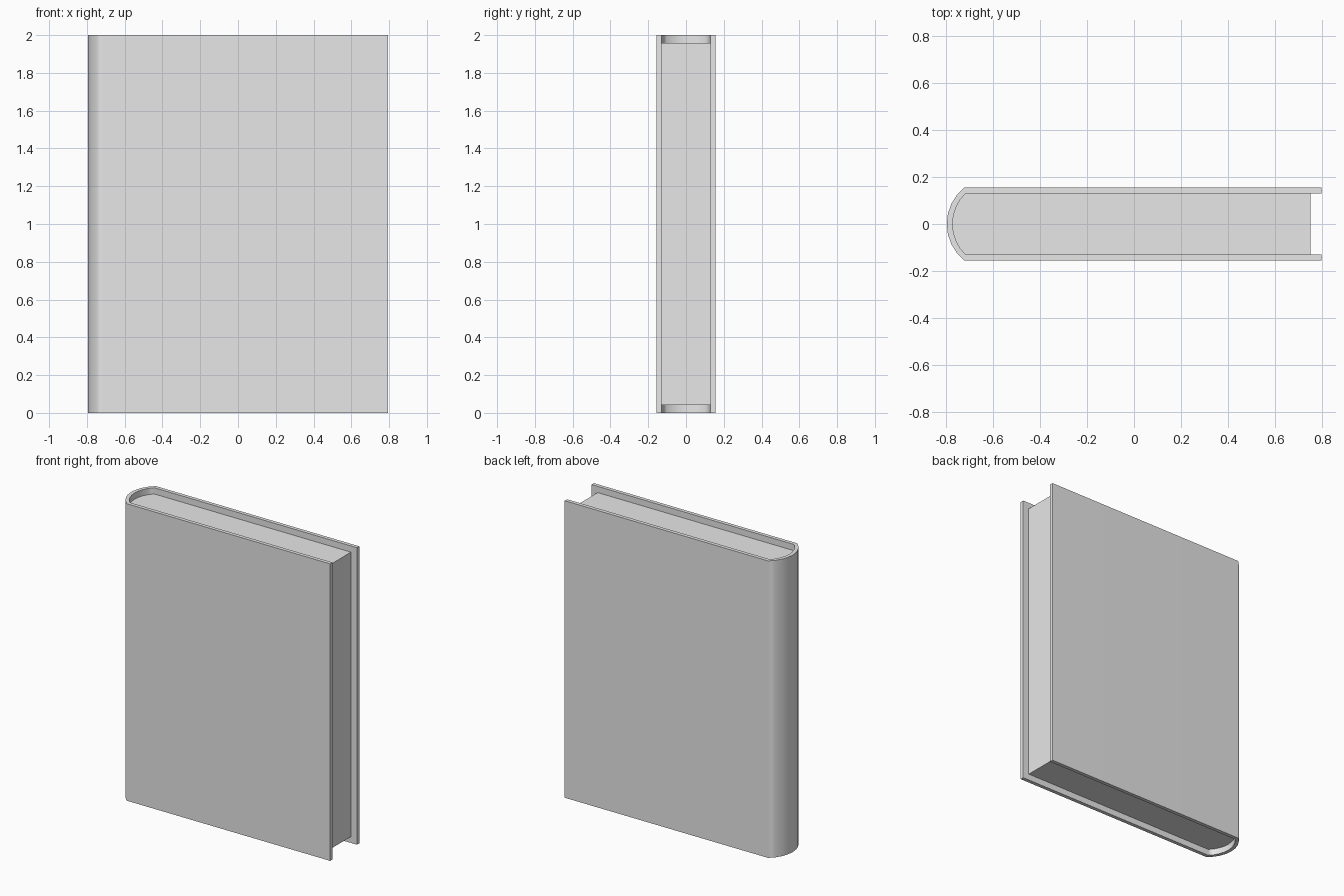
import bpy, bmesh
from math import radians, sin, cos, atan2

HEIGHT = 2.0
cube = bpy.data.objects.get("Cube")
if cube:
    bpy.data.objects.remove(cube, do_unlink=True)

grey = bpy.data.materials.new("light grey")
grey.use_nodes = True
grey.diffuse_color = (0.8, 0.8, 0.8, 1)
grey.node_tree.nodes["Principled BSDF"].inputs["Base Color"].default_value = (0.8, 0.8, 0.8, 1)


def outline(fore_x, joint_x, spine_x, half, steps=8):
    """U-shaped path: back board, rounded spine, front board."""
    depth = joint_x - spine_x
    radius = (half * half + depth * depth) / (2 * depth)
    sweep = atan2(half, radius - depth)
    centre = spine_x + radius
    angles = [sweep * (1 - 2 * i / steps) for i in range(steps + 1)]
    arc = [(centre - radius * cos(a), radius * sin(a)) for a in angles]
    return [(fore_x, half)] + arc + [(fore_x, -half)]


def extrude_part(name, loops, z0, z1):
    """Extrude flat faces, each a loop of points, from z0 up to z1."""
    bm = bmesh.new()
    for loop in loops:
        bm.faces.new([bm.verts.new((x, y, z0)) for x, y in loop])
    bmesh.ops.remove_doubles(bm, verts=bm.verts[:], dist=1e-5)
    base = bm.faces[:]
    top = bmesh.ops.extrude_face_region(bm, geom=base, use_keep_orig=True)["geom"]
    verts = [v for v in top if isinstance(v, bmesh.types.BMVert)]
    bmesh.ops.translate(bm, verts=verts, vec=(0, 0, z1 - z0))
    bmesh.ops.recalc_face_normals(bm, faces=bm.faces[:])
    mesh = bpy.data.meshes.new(name)
    bm.to_mesh(mesh)
    bm.free()
    mesh.materials.append(grey)
    obj = bpy.data.objects.new(name, mesh)
    bpy.context.collection.objects.link(obj)
    bpy.ops.object.select_all(action="DESELECT")
    obj.select_set(True)
    bpy.context.view_layer.objects.active = obj
    bpy.ops.object.shade_smooth_by_angle(angle=radians(60))
    # Keep the large boards flat while the spine stays round
    obj.modifiers.new("flat_boards", "WEIGHTED_NORMAL").keep_sharp = True
    return obj


# Cover: a wrapped strip of constant thickness
outer = outline(0.795, -0.72, -0.795, 0.155)
inner = outline(0.795, -0.715, -0.77, 0.13)
strip = [(outer[i], outer[i + 1], inner[i + 1], inner[i]) for i in range(len(outer) - 1)]
extrude_part("cover", strip, 0, HEIGHT)

# Page block: fills the cover, set back from its edges
pages = outline(0.75, -0.715, -0.77, 0.13)
extrude_part("page_block", [pages], 0.042, HEIGHT - 0.042)
